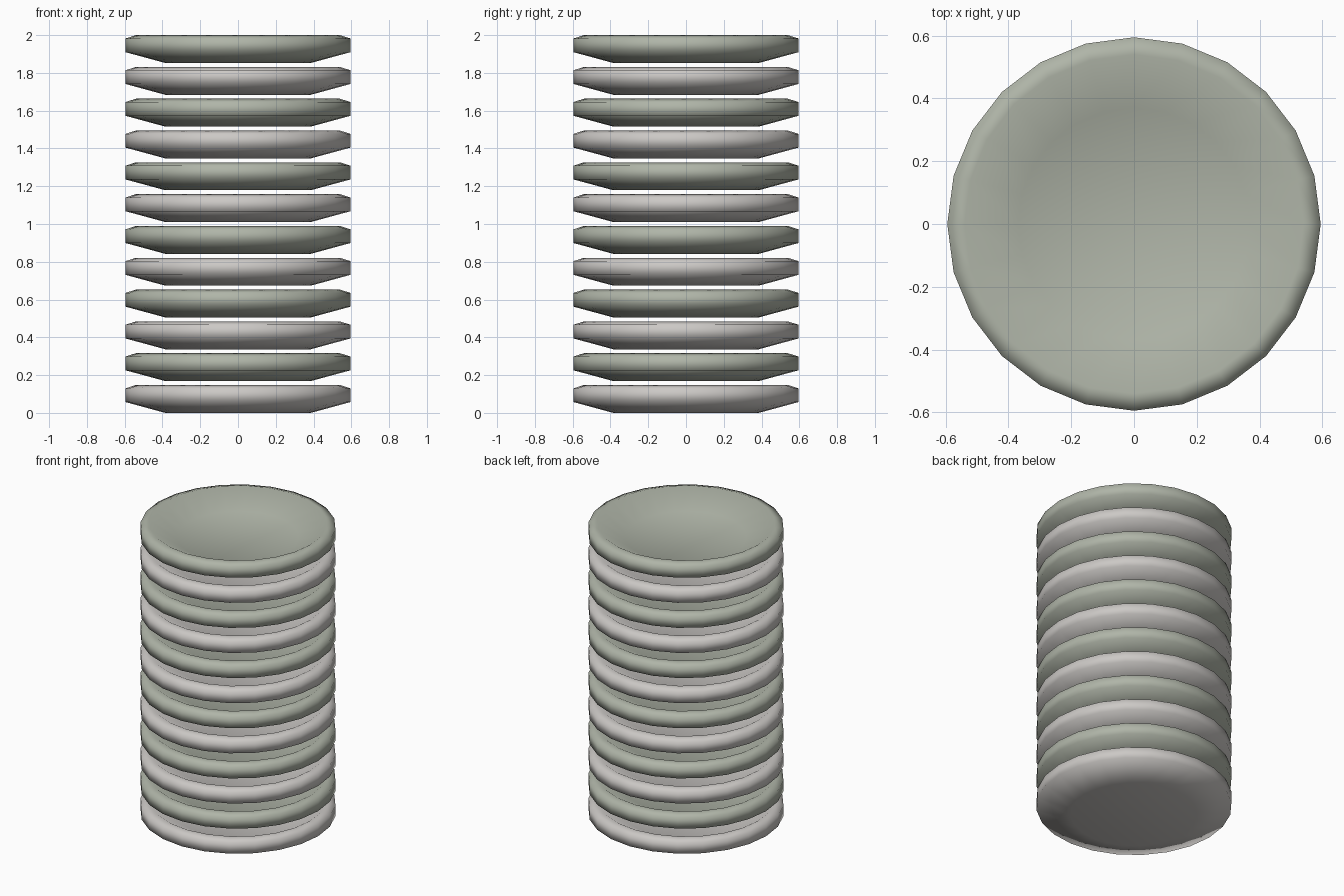
import bpy, bmesh, math

if "Cube" in bpy.data.objects:
    bpy.data.objects.remove(bpy.data.objects["Cube"])

SIDES, COUNT, PITCH = 24, 12, 0.1684
# (radius, height) from the foot, round the rim, to the dished floor
PROFILE = [(0.385, 0.0), (0.595, 0.057), (0.595, 0.13), (0.54, 0.1476), (0.37, 0.055)]


def material(name, color):
    m = bpy.data.materials.new(name)
    m.diffuse_color = (*color, 1)
    m.use_nodes = True
    m.node_tree.nodes["Principled BSDF"].inputs["Base Color"].default_value = m.diffuse_color
    return m


def plate_mesh(name, mat):
    bm = bmesh.new()
    rings = [[bm.verts.new((r * math.cos(2 * math.pi * i / SIDES),
                            r * math.sin(2 * math.pi * i / SIDES), z))
              for i in range(SIDES)] for r, z in PROFILE]
    for a, b in zip(rings, rings[1:]):
        for i in range(SIDES):
            j = (i + 1) % SIDES
            bm.faces.new((a[i], a[j], b[j], b[i]))
    bm.faces.new(rings[0][::-1])   # underside
    bm.faces.new(rings[-1])        # dish floor
    for f in bm.faces:
        f.smooth = True
    me = bpy.data.meshes.new(name)
    bm.to_mesh(me)
    bm.free()
    me.materials.append(mat)
    return me


# Alternating stack of pale and grey-green plates
meshes = [plate_mesh("pale_plate", material("pale_glaze", (0.60, 0.58, 0.56))),
          plate_mesh("green_plate", material("green_glaze", (0.43, 0.46, 0.39)))]
for k in range(COUNT):
    ob = bpy.data.objects.new(f"plate_{k + 1}", meshes[k % 2])
    ob.location.z = k * PITCH
    bpy.context.collection.objects.link(ob)
